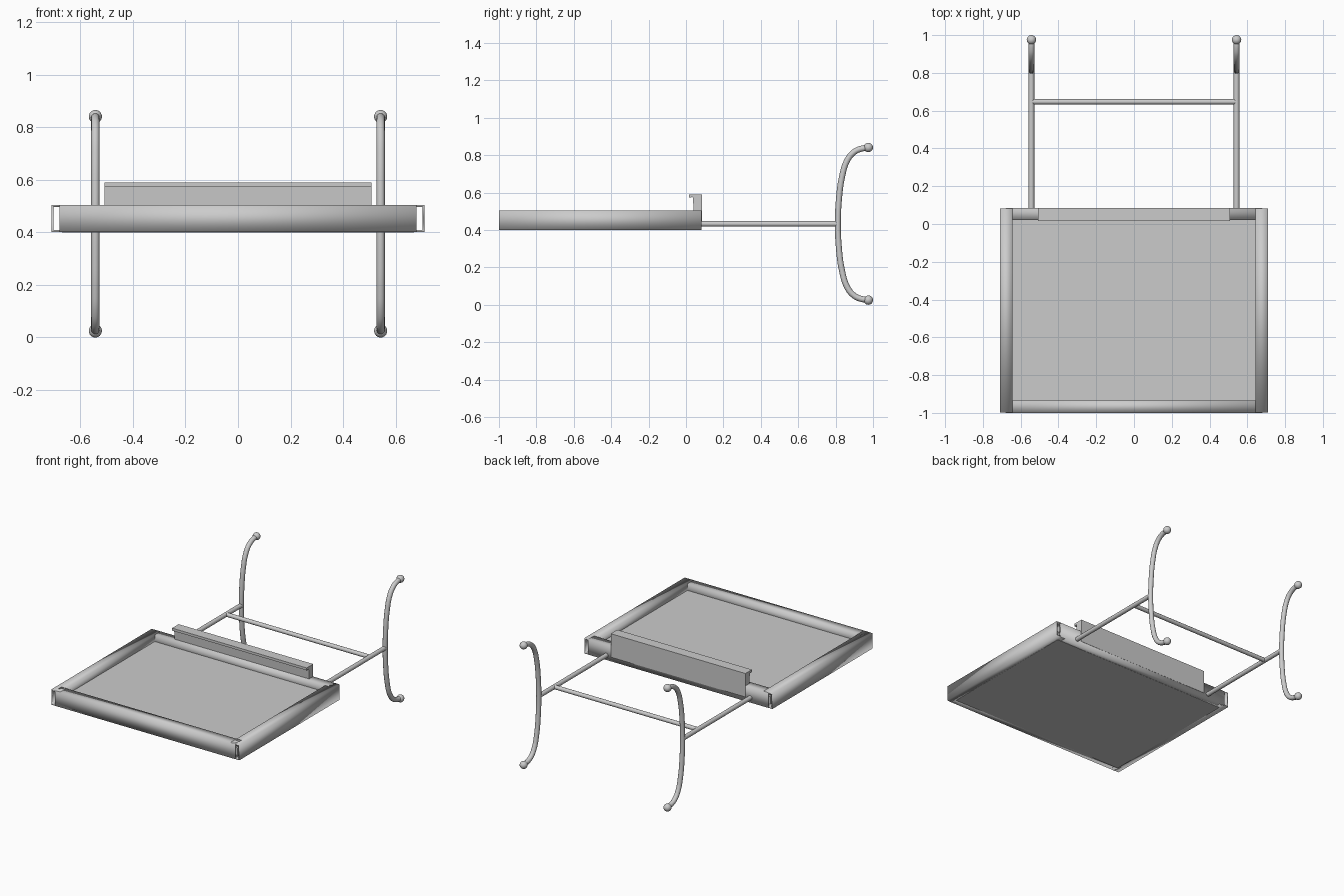
import bpy, bmesh, math
from mathutils import Vector

if "Cube" in bpy.data.objects:
    bpy.data.objects.remove(bpy.data.objects["Cube"])


def smooth(ob, angle):
    bpy.ops.object.select_all(action='DESELECT')
    ob.select_set(True)
    bpy.context.view_layer.objects.active = ob
    bpy.ops.object.shade_smooth_by_angle(angle=math.radians(angle))


def extrude(name, profile, origin, across, along, length, angle=40):
    # closed profile (across, up) swept straight from origin
    bm = bmesh.new()
    o, a, d = Vector(origin), Vector(across), Vector(along)
    face = bm.faces.new([bm.verts.new(o + a * u + Vector((0, 0, w))) for u, w in profile])
    ext = bmesh.ops.extrude_face_region(bm, geom=[face])["geom"]
    bmesh.ops.translate(bm, vec=d * length,
                        verts=[v for v in ext if isinstance(v, bmesh.types.BMVert)])
    bmesh.ops.recalc_face_normals(bm, faces=bm.faces)
    me = bpy.data.meshes.new(name)
    bm.to_mesh(me)
    bm.free()
    ob = bpy.data.objects.new(name, me)
    bpy.context.collection.objects.link(ob)
    smooth(ob, angle)


def tube(name, points, radius, curved=False):
    cu = bpy.data.curves.new(name, 'CURVE')
    cu.dimensions = '3D'
    cu.bevel_depth = radius
    cu.bevel_resolution = 4
    cu.use_fill_caps = True
    cu.resolution_u = 6
    sp = cu.splines.new('BEZIER')
    sp.bezier_points.add(len(points) - 1)
    for bp, p in zip(sp.bezier_points, points):
        bp.co = p
        bp.handle_left_type = bp.handle_right_type = 'AUTO' if curved else 'VECTOR'
    ob = bpy.data.objects.new(name, cu)
    bpy.context.collection.objects.link(ob)


# Hollow rail section: outer wall, top, inner lip and bottom flange
def rail(w):
    return [(0, 0), (w, 0), (w, 0.104), (0, 0.104), (0, 0.03), (0.008, 0.03),
            (0.008, 0.096), (w - 0.008, 0.096), (w - 0.008, 0.008), (0, 0.008)]


# Tray frame
Z0 = 0.401
for side, s in (("left", -1), ("right", 1)):
    extrude(side + "_rail", rail(0.067), (s * 0.643, -0.999, Z0), (s, 0, 0), (0, 1, 0), 1.082, 100)
extrude("front_rail", rail(0.066), (-0.68, -0.934, Z0), (0, -1, 0), (1, 0, 0), 1.36, 100)
extrude("back_rail", rail(0.063), (-0.68, 0.021, Z0), (0, 1, 0), (1, 0, 0), 1.36, 100)

# Tray floor, sunk below the rim
floor = [(-0.96, 0), (0.045, 0), (0.045, 0.06), (-0.96, 0.06)]
extrude("tray_floor", floor, (-0.67, 0, Z0 - 0.001), (0, 1, 0), (1, 0, 0), 1.34, 30)

# Raised back plate with a hooked top
hook = [(0.085, 0.43), (0.085, 0.59), (0.015, 0.59), (0.015, 0.573), (0.03, 0.573),
        (0.03, 0.579), (0.037, 0.574), (0.04, 0.52), (0.045, 0.43)]
extrude("back_plate", hook, (-0.508, 0, 0), (0, 1, 0), (1, 0, 0), 1.016)

# Support rods, curved legs and ball feet
ZC = 0.433
half = [(0.818, 0.135), (0.834, 0.25), (0.86, 0.335), (0.895, 0.381),
        (0.935, 0.401), (0.975, 0.406)]
arc = [(y, -z) for y, z in reversed(half)] + [(0.812, 0)] + half
for side, s in (("left", -1), ("right", 1)):
    x = s * 0.543
    tube(side + "_rod", [(x, 0.07, ZC), (x, 0.812, ZC)], 0.015)
    tube(side + "_curved_leg", [(x, y, ZC + z) for y, z in arc], 0.016, True)
    for end, e in (("lower", -1), ("upper", 1)):
        bpy.ops.mesh.primitive_uv_sphere_add(segments=20, ring_count=12, radius=0.025,
                                             location=(x, 0.975, ZC + e * 0.408))
        ball = bpy.context.object
        ball.name = f"{side}_{end}_ball"
        smooth(ball, 60)
tube("cross_rod", [(-0.543, 0.647, ZC), (0.543, 0.647, ZC)], 0.014)
